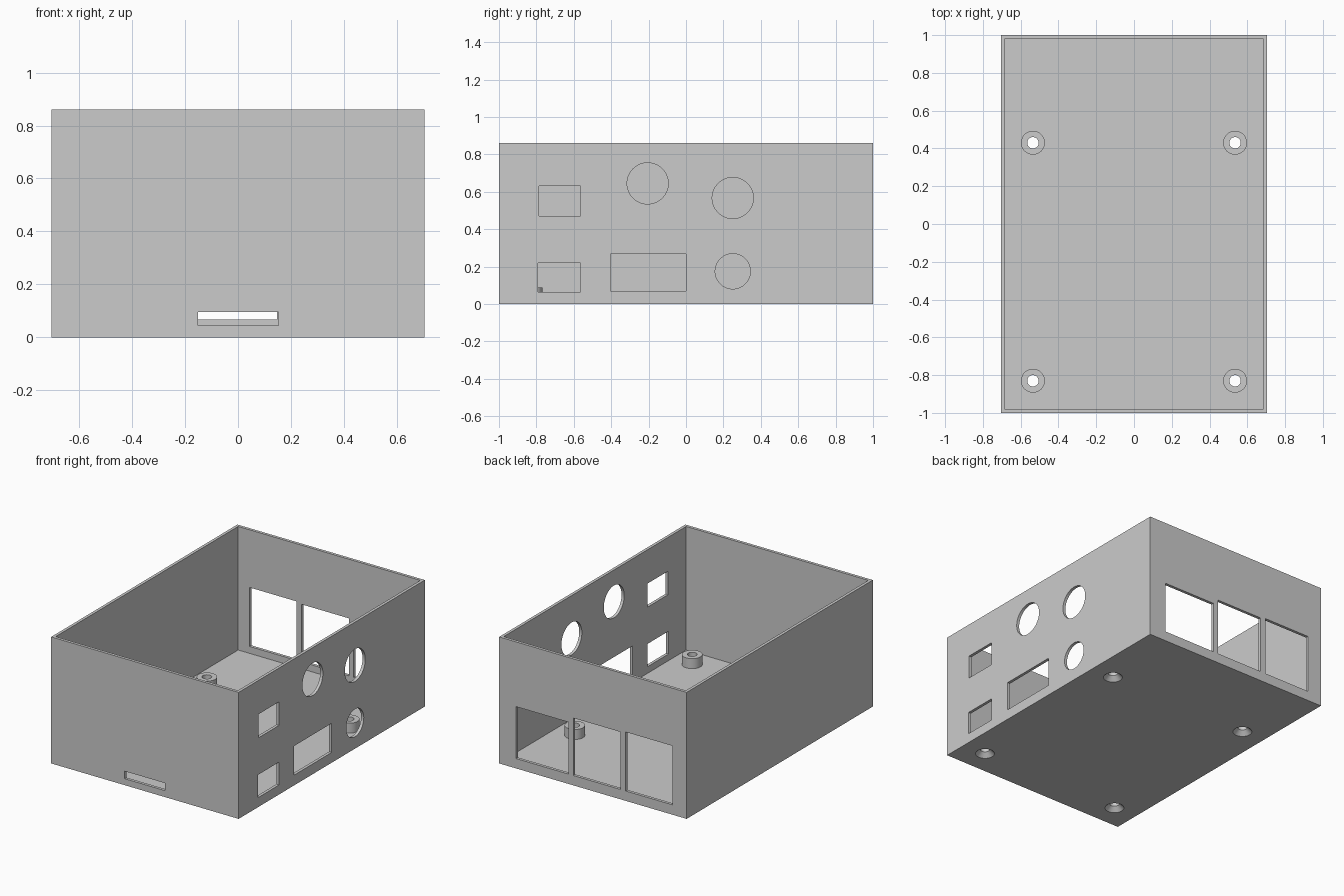
import bpy
import math

default = bpy.data.objects.get("Cube")
if default:
    bpy.data.objects.remove(default, do_unlink=True)

# Overall sizes
HX, HY, H = 0.705, 1.0, 0.86
WALL = 0.02
POST_TOP = 0.088

grey = bpy.data.materials.new("plain grey")
grey.use_nodes = True
colour = (0.6, 0.6, 0.6, 1)
grey.diffuse_color = colour
grey.node_tree.nodes["Principled BSDF"].inputs["Base Color"].default_value = colour


def box(name, x, y, z):
    """Box from (low, high) ranges on each axis."""
    mid = [sum(r) / 2 for r in (x, y, z)]
    bpy.ops.mesh.primitive_cube_add(size=1, location=mid)
    ob = bpy.context.object
    ob.name = name
    ob.scale = [r[1] - r[0] for r in (x, y, z)]
    bpy.ops.object.transform_apply(location=True, rotation=False, scale=True)
    return ob


def cone(name, centre, r1, r2, depth, axis="z"):
    """Cylinder or cone along z or x, about its centre."""
    turn = (0, math.pi / 2, 0) if axis == "x" else (0, 0, 0)
    bpy.ops.mesh.primitive_cone_add(vertices=64, radius1=r1, radius2=r2,
                                    depth=depth, location=centre, rotation=turn)
    ob = bpy.context.object
    ob.name = name
    bpy.ops.object.transform_apply(location=True, rotation=True, scale=True)
    return ob


def combine(target, tool, operation):
    """Apply a boolean and discard the tool."""
    tool.hide_render = True
    mod = target.modifiers.new("cut", "BOOLEAN")
    mod.object = tool
    mod.operation = operation
    mod.solver = "EXACT"
    bpy.context.view_layer.objects.active = target
    bpy.ops.object.modifier_apply(modifier=mod.name)
    bpy.data.objects.remove(tool, do_unlink=True)


# Open-topped case
case = box("case", (-HX, HX), (-HY, HY), (0, H))
cavity = box("cavity", (WALL - HX, HX - WALL), (WALL - HY, HY - WALL), (WALL, H + 0.1))
combine(case, cavity, "DIFFERENCE")

# Mounting posts with a through hole, countersunk from below
for x in (-0.535, 0.535):
    for y in (-0.83, 0.43):
        low = WALL / 2
        post = cone("post", (x, y, (low + POST_TOP) / 2), 0.063, 0.063, POST_TOP - low)
        combine(case, post, "UNION")
        combine(case, cone("screw_hole", (x, y, 0.05), 0.03, 0.03, 0.3), "DIFFERENCE")
        combine(case, cone("countersink", (x, y, 0.01), 0.07, 0.03, 0.04), "DIFFERENCE")

# Rectangular openings in the right-hand wall
side = (HX - 0.05, HX + 0.05)
for y, z in (((-0.785, -0.565), (0.47, 0.63)),
             ((-0.79, -0.565), (0.065, 0.22)),
             ((-0.405, 0.0), (0.07, 0.268))):
    combine(case, box("side_opening", side, y, z), "DIFFERENCE")

# Round openings in the same wall
for y, z, r in ((-0.205, 0.645, 0.11), (0.25, 0.567, 0.11), (0.25, 0.175, 0.094)):
    combine(case, cone("round_opening", (HX, y, z), r, r, 0.1, "x"), "DIFFERENCE")

# Three tall windows in the back wall
back = (HY - 0.05, HY + 0.05)
for x, top in (((0.183, 0.578), 0.42), ((-0.208, 0.147), 0.458), ((-0.598, -0.247), 0.468)):
    combine(case, box("back_opening", x, back, (0.067, top)), "DIFFERENCE")

# Card slot low in the front wall
slot = box("card_slot", (-0.152, 0.153), (-HY - 0.05, -HY + 0.05), (0.044, 0.095))
combine(case, slot, "DIFFERENCE")

# Finish
case.data.materials.clear()
case.data.materials.append(grey)
for poly in case.data.polygons:
    poly.material_index = 0
bpy.ops.object.select_all(action="DESELECT")
case.select_set(True)
bpy.context.view_layer.objects.active = case
bpy.ops.object.shade_smooth_by_angle(angle=math.radians(30))
